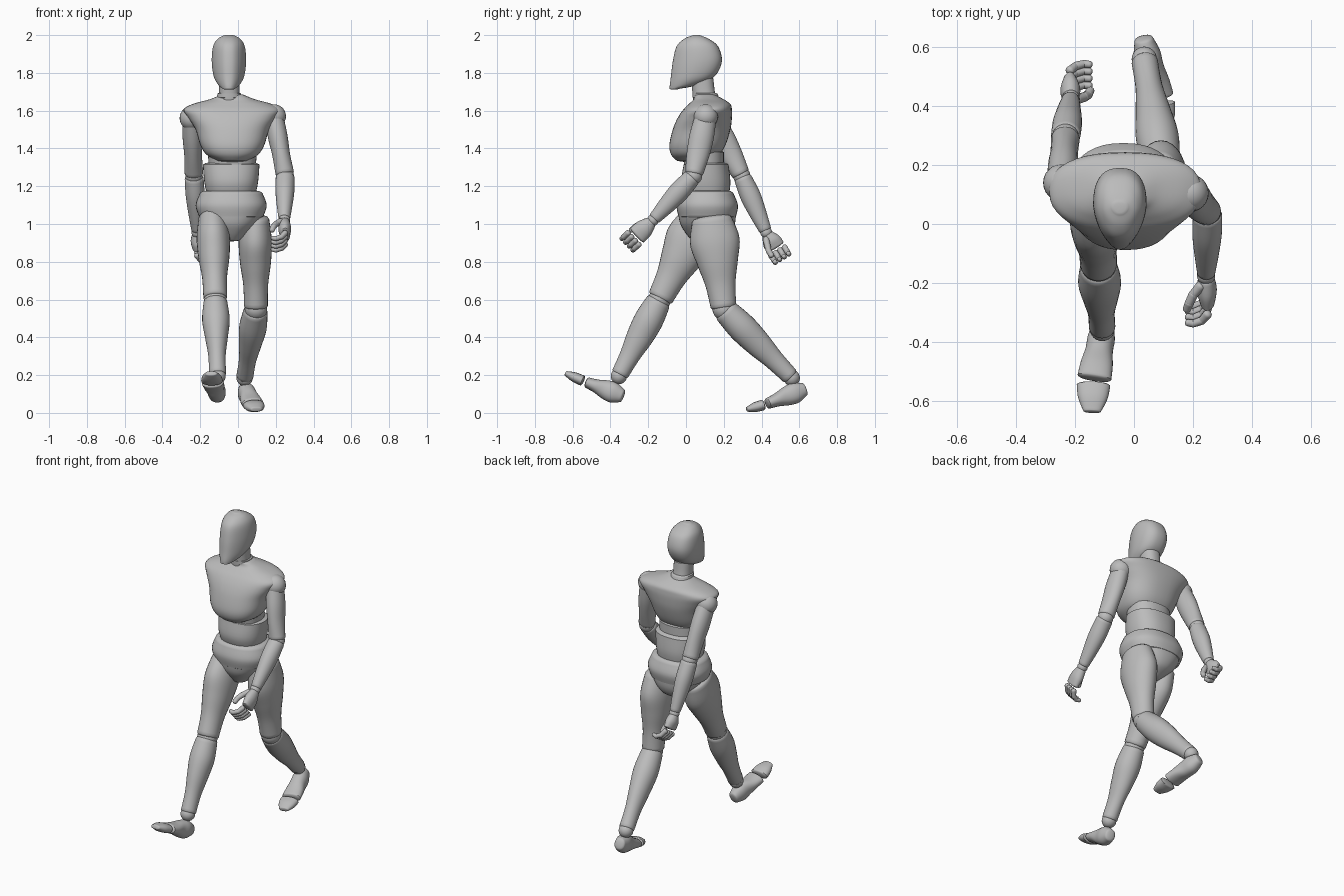
import bpy, bmesh, math
from mathutils import Vector

cube = bpy.data.objects.get("Cube")
if cube:
    bpy.data.objects.remove(cube)

GREY = (0.5, 0.5, 0.5, 1)
grey = bpy.data.materials.new("matte_grey")
grey.use_nodes = True
grey.diffuse_color = GREY
grey.node_tree.nodes["Principled BSDF"].inputs["Base Color"].default_value = GREY
parts = []


def finish(name, bm):
    """Turn a bmesh into a grey object."""
    bmesh.ops.recalc_face_normals(bm, faces=bm.faces)
    mesh = bpy.data.meshes.new(name)
    bm.to_mesh(mesh)
    bm.free()
    mesh.materials.append(grey)
    part = bpy.data.objects.new(name, mesh)
    bpy.context.collection.objects.link(part)
    parts.append(part)


def ball(name, centre, radius):
    bm = bmesh.new()
    bmesh.ops.create_uvsphere(bm, u_segments=24, v_segments=14, radius=radius)
    bmesh.ops.translate(bm, verts=bm.verts, vec=centre)
    finish(name, bm)


def spline(rows, steps=5):
    """Smooth curve through rows of numbers."""
    padded = [rows[0], *rows, rows[-1]]
    curve = []
    for i in range(len(rows) - 1):
        for step in range(steps):
            t = step / steps
            curve.append([b + t * (c - a) / 2 + t * t * (a - 2.5 * b + 2 * c - d / 2)
                          + t ** 3 * (1.5 * (b - c) + (d - a) / 2)
                          for a, b, c, d in zip(*padded[i:i + 4])])
    return curve + [rows[-1]]


def loft(name, rows, axis, power=2.0, cap=0.3, sides=28, wedge=0.0):
    """Skin rows of (x, y, z, half width, half depth) along an axis, with rounded ends."""
    rings = [(Vector(row[:3]), row[3], row[4]) for row in spline(rows)]

    def dome(ring, sign):
        centre, width, depth = ring
        reach = axis * cap * min(width, depth) * sign
        angles = [math.radians(a) for a in (25, 50, 75)]
        return [(centre + reach * math.sin(a), width * math.cos(a), depth * math.cos(a))
                for a in angles]

    rings = dome(rings[0], -1)[::-1] + rings + dome(rings[-1], 1)
    across = (Vector((1, 0, 0)) - axis * axis.x).normalized()
    along = axis.cross(across)
    bm = bmesh.new()
    loops = []
    for centre, width, depth in rings:
        loop = []
        for k in range(sides):
            angle = math.tau * k / sides
            c, s = math.cos(angle), math.sin(angle)
            u = math.copysign(abs(c) ** (2 / power), c) * (1 - wedge * max(0, -s))
            v = math.copysign(abs(s) ** (2 / power), s)
            loop.append(bm.verts.new(centre + across * width * u + along * depth * v))
        loops.append(loop)
    for low, high in zip(loops, loops[1:]):
        for k in range(sides):
            n = (k + 1) % sides
            bm.faces.new((low[k], low[n], high[n], high[k]))
    bm.faces.new(loops[0])
    bm.faces.new(loops[-1])
    finish(name, bm)


def trunk(name, x, rows, power=2.3, cap=0.15, wedge=0.0):
    """Upright part from rows of (z, half width, front y, back y)."""
    loft(name, [(x, (front + back) / 2, z, width, (back - front) / 2)
                for z, width, front, back in rows],
         Vector((0, 0, 1)), power, cap, sides=40, wedge=wedge)


def limb(name, start, end, profile, trim=0.015, **options):
    """Part between two joints; the profile lists evenly spaced half widths and depths."""
    axis = (end - start).normalized()
    start, end = start + axis * trim, end - axis * trim
    last = len(profile) - 1
    loft(name, [(*start.lerp(end, i / last), *size) for i, size in enumerate(profile)],
         axis, **options)


# Head and neck
trunk("head", -0.048, [(1.715, .03, -.086, -.04), (1.735, .055, -.086, .06),
                       (1.78, .08, -.08, .15), (1.86, .091, -.07, .19),
                       (1.94, .084, -.05, .17), (1.98, .06, -.01, .12),
                       (1.997, .03, .03, .08)], power=2.5, wedge=0.3)
trunk("neck", -0.046, [(1.62, .06, .04, .18), (1.69, .055, .035, .155), (1.77, .055, .025, .145)])
trunk("neck_collar", -0.046, [(1.67, .066, .035, .175), (1.69, .062, .034, .166)])

# Torso
trunk("chest", -0.03, [(1.34, .09, -.055, .15), (1.37, .14, -.08, .18), (1.42, .17, -.088, .21),
                       (1.5, .195, -.07, .235), (1.56, .232, -.045, .243),
                       (1.605, .258, -.015, .243), (1.635, .21, .015, .235),
                       (1.66, .12, .04, .2), (1.68, .07, .045, .16)], power=2.4)
trunk("upper_abdomen", -0.03, [(1.25, .12, 0, .2), (1.38, .13, -.02, .2)])
trunk("belly", -0.036, [(1.14, .125, 0, .225), (1.22, .142, -.025, .235), (1.315, .15, -.012, .225)])
trunk("hip_band", -0.036, [(1.04, .17, -.04, .265), (1.1, .188, -.05, .275), (1.165, .165, -.03, .25)])
trunk("pelvis", -0.035, [(.915, .045, .03, .17), (.95, .085, 0, .23),
                         (1, .135, -.03, .258), (1.06, .172, -.042, .265)])

# Muscle profiles shared by both sides
UPPER_ARM = [(.05, .058), (.052, .065), (.047, .06), (.049, .048)]
FOREARM = [(.05, .047), (.05, .054), (.042, .046), (.031, .033)]
PALM = [(.028, .032), (.034, .05), (.026, .052)]
THIGH = [(.075, .105), (.088, .132), (.082, .108), (.066, .08), (.063, .068)]
SHIN = [(.063, .066), (.073, .077), (.06, .07), (.046, .054), (.045, .046)]
FOOT = [(.032, .036), (.046, .055), (.047, .05), (.055, .036), (.058, .029)]
TOE = [(.057, .028), (.05, .026), (.03, .013)]


def digit(name, path, radius):
    """Chain of three tapering bead-like segments."""
    for k, (a, b) in enumerate(zip(path, path[1:])):
        r = radius - k * .001
        limb(f"{name}_segment_{k + 1}", a, b, [(r, r), (r * .9, r * .9)],
             trim=0, cap=0.7, sides=12)


def arm(side, *joints):
    shoulder, elbow, wrist, knuckles = map(Vector, joints)
    limb(side + "_upper_arm", shoulder, elbow, UPPER_ARM)
    limb(side + "_forearm", elbow, wrist, FOREARM)
    limb(side + "_palm", wrist, knuckles, PALM)
    ball(side + "_shoulder_ball", shoulder, .064)
    ball(side + "_elbow_ball", elbow, .046)
    ball(side + "_wrist_ball", wrist, .031)

    # Hand directions: down the palm, toward the index finger, toward the body
    down = (knuckles - wrist).normalized()
    fore = down.cross(Vector((1, 0, 0))).normalized()
    inward = Vector((-math.copysign(1, shoulder.x), 0, 0))
    for n in range(4):
        base = knuckles + fore * (.042 - .028 * n) + down * .01
        steps = ((0, 0), (.02, .03), (.05, .045), (.07, .04))
        digit(f"{side}_finger_{n + 1}", [base + inward * i + down * d for i, d in steps], .0155)
    steps = ((.02, .03, .02), (.045, .06, .03), (.06, .09, .04), (.07, .12, .04))
    digit(side + "_thumb", [wrist + inward * i + down * d + fore * f for i, d, f in steps], .018)


def leg(side, *joints):
    hip, knee, ankle, heel, sole, tip = map(Vector, joints)
    limb(side + "_thigh", hip, knee, THIGH)
    limb(side + "_shin", knee, ankle, SHIN)
    limb(side + "_foot", heel, sole, FOOT, power=2.2)
    limb(side + "_toe", sole, tip, TOE, power=2.3)
    ball(side + "_knee_ball", knee, .06)
    ball(side + "_ankle_ball", ankle, .043)


# Arms and legs in mid stride
arm("left", (.19, .105, 1.57), (.25, .04, 1.255), (.245, -.175, 1.02), (.25, -.27, .93))
arm("right", (-.245, .14, 1.56), (-.233, .295, 1.255), (-.215, .425, .955), (-.218, .48, .865))
leg("left", (.09, .135, 1.04), (.095, .2, .55), (.035, .56, .185),
    (.03, .64, .13), (.08, .42, .045), (.1, .31, .015))
leg("right", (-.135, .085, 1.04), (-.12, -.14, .6), (-.108, -.355, .195),
    (-.1, -.325, .085), (-.137, -.535, .165), (-.143, -.65, .215))

# Smooth shading with crisp rims
bpy.ops.object.select_all(action='DESELECT')
for part in parts:
    part.select_set(True)
bpy.context.view_layer.objects.active = parts[0]
bpy.ops.object.shade_smooth_by_angle(angle=math.radians(40))
